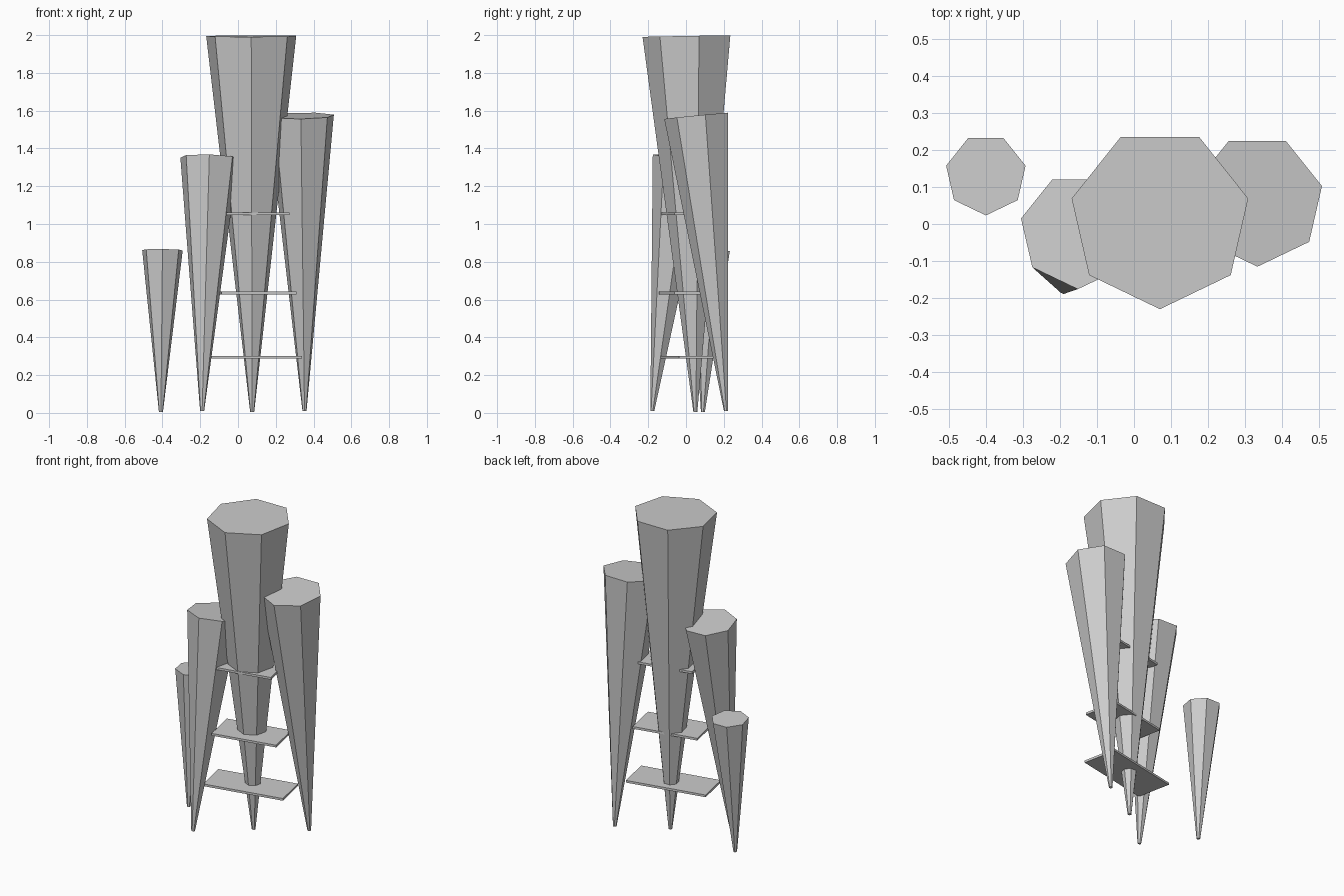
import bpy, bmesh, math
from mathutils import Vector, Matrix

if "Cube" in bpy.data.objects:
    bpy.data.objects.remove(bpy.data.objects["Cube"])

grey = bpy.data.materials.new("plain_grey")
grey.diffuse_color = (0.6, 0.6, 0.6, 1)
grey.use_nodes = True
grey.node_tree.nodes["Principled BSDF"].inputs["Base Color"].default_value = grey.diffuse_color


def finish(bm, name):
    bmesh.ops.recalc_face_normals(bm, faces=bm.faces)
    mesh = bpy.data.meshes.new(name)
    bm.to_mesh(mesh)
    bm.free()
    mesh.materials.append(grey)
    bpy.context.collection.objects.link(bpy.data.objects.new(name, mesh))


def spire(name, tip, top, radius, tip_radius=0.011, sides=7):
    """Leaning seven-sided taper, narrow end down, ends square to its axis."""
    tip, top = Vector(tip), Vector(top)
    tilt = Vector((0, 0, 1)).rotation_difference(top - tip)
    bm = bmesh.new()
    rings = []
    for centre, r in ((tip, tip_radius), (top, radius)):
        ring = []
        for i in range(sides):
            a = -math.pi / 2 + math.tau * i / sides
            ring.append(bm.verts.new(
                centre + tilt @ Vector((r * math.cos(a), r * math.sin(a), 0))))
        rings.append(ring)
        bm.faces.new(ring)
    low, high = rings
    for i in range(sides):
        j = (i + 1) % sides
        bm.faces.new((low[i], low[j], high[j], high[i]))
    finish(bm, name)


def platform(name, centre, length, width=0.22, thick=0.014):
    """Thin rectangular deck turned slightly about the vertical."""
    bm = bmesh.new()
    place = (Matrix.Translation(centre) @ Matrix.Rotation(math.radians(11.5), 4, 'Z')
             @ Matrix.Diagonal((length, width, thick, 1)))
    bmesh.ops.create_cube(bm, size=1, matrix=place)
    finish(bm, name)


# Towers
spire("central_tower", (0.075, 0.05, 0.005), (0.07, 0.0145, 1.995), 0.2445)
spire("right_tower", (0.352, 0.212, 0.01), (0.333, 0.063, 1.573), 0.179)
spire("left_tower", (-0.19, -0.178, 0.01), (-0.152, -0.02, 1.35), 0.157)
spire("small_tower", (-0.408, 0.09, 0.005), (-0.40, 0.133, 0.862), 0.11)

# Decks between the towers
platform("lower_deck", (0.073, 0.022, 0.295), 0.50)
platform("middle_deck", (0.09, 0.006, 0.635), 0.405)
platform("upper_deck", (0.085, 0.012, 1.055), 0.34)
